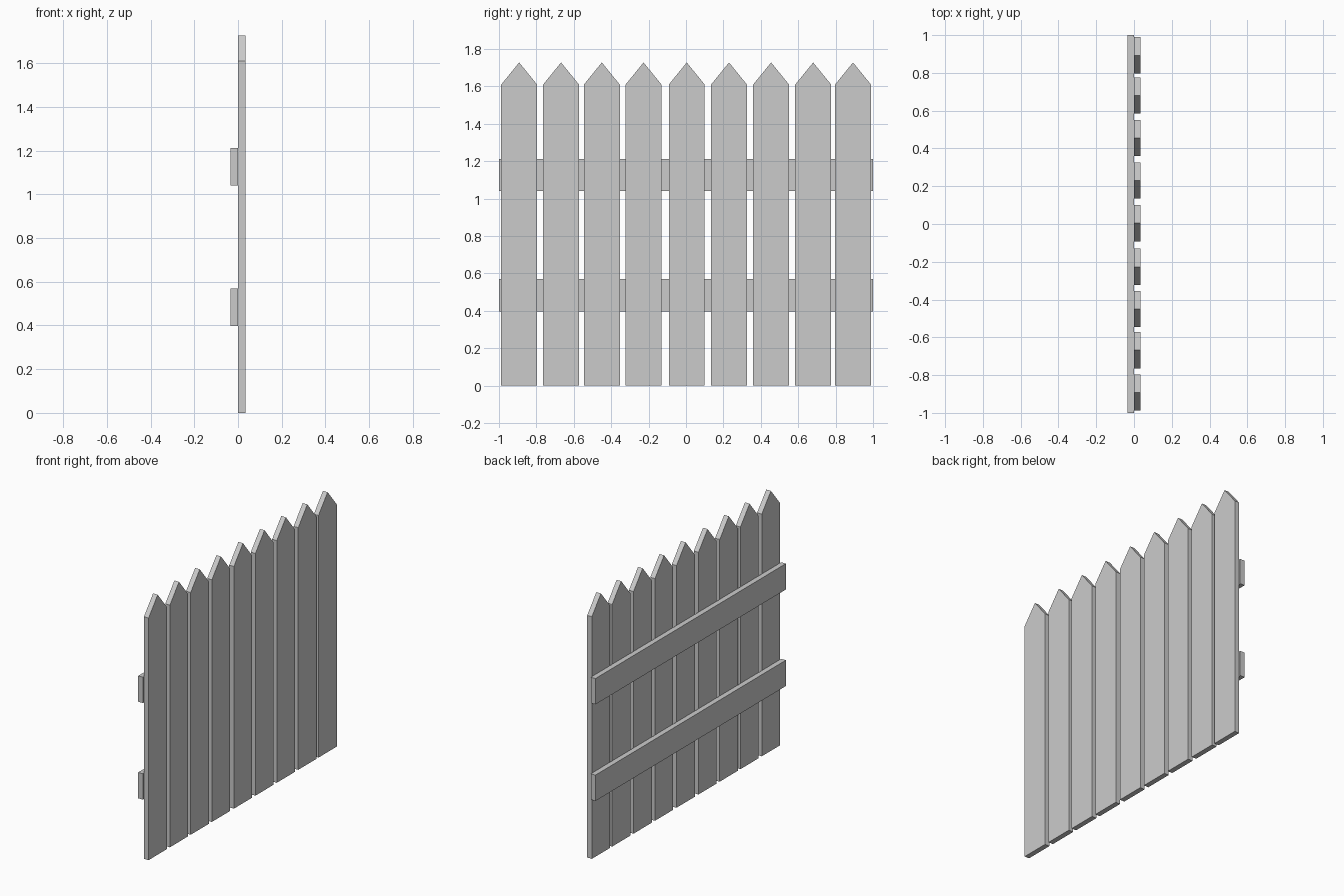
import bpy, bmesh

if "Cube" in bpy.data.objects:
    bpy.data.objects.remove(bpy.data.objects["Cube"])

PICKET_WIDTH = 0.192
SHOULDER, TIP = 1.61, 1.728
THICK = 0.034


def extrude_profile(name, points, x0, x1):
    """Solid made from a (y, z) outline extruded along x."""
    bm = bmesh.new()
    face = bm.faces.new([bm.verts.new((x0, y, z)) for y, z in points])
    res = bmesh.ops.extrude_face_region(bm, geom=[face])
    verts = [g for g in res["geom"] if isinstance(g, bmesh.types.BMVert)]
    bmesh.ops.translate(bm, verts=verts, vec=(x1 - x0, 0, 0))
    bmesh.ops.recalc_face_normals(bm, faces=bm.faces)
    mesh = bpy.data.meshes.new(name)
    bm.to_mesh(mesh)
    bm.free()
    obj = bpy.data.objects.new(name, mesh)
    bpy.context.collection.objects.link(obj)
    return obj


# Pointed pickets, slightly unevenly spaced
h = PICKET_WIDTH / 2
outline = [(-h, 0), (h, 0), (h, SHOULDER), (0, TIP), (-h, SHOULDER)]
centres = [-0.892, -0.668, -0.45, -0.227, 0.004, 0.23, 0.455, 0.68, 0.893]
for i, y in enumerate(centres, 1):
    picket = extrude_profile(f"picket_{i}", outline, 0, THICK)
    picket.location.y = y

# Horizontal rails behind the pickets
for name, z0, z1 in (("lower_rail", 0.398, 0.57), ("upper_rail", 1.04, 1.212)):
    extrude_profile(name, [(-1, z0), (1, z0), (1, z1), (-1, z1)], -THICK, 0)
